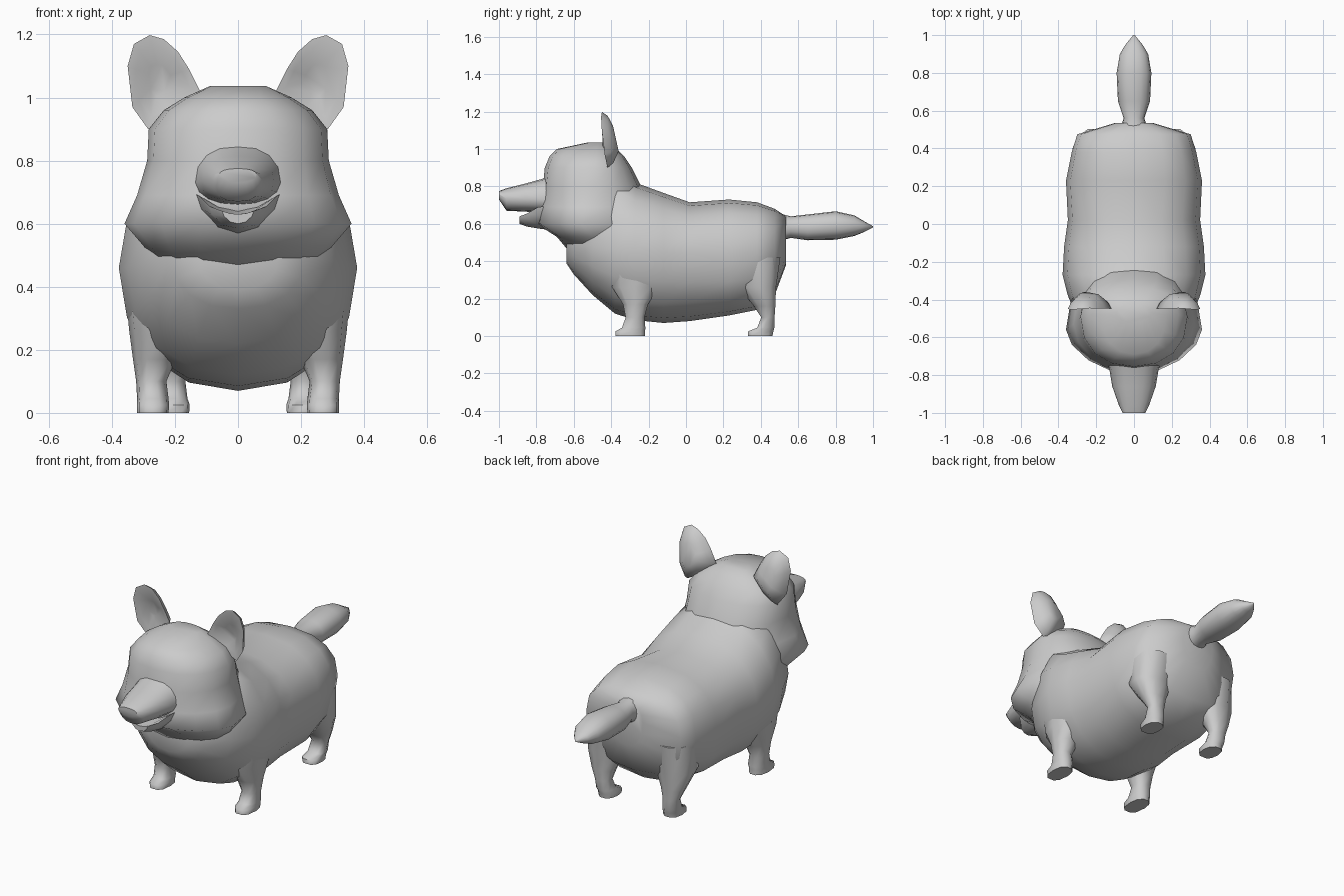
import bpy, bmesh, math

fur = bpy.data.materials.new("plain grey")
fur.diffuse_color = (0.6, 0.6, 0.6, 1)


def spow(v, p):
    return math.copysign(abs(v) ** p, v)


def finish(name, bm, angle=65):
    bmesh.ops.recalc_face_normals(bm, faces=bm.faces)
    me = bpy.data.meshes.new(name)
    bm.to_mesh(me)
    bm.free()
    me.materials.append(fur)
    ob = bpy.data.objects.new(name, me)
    bpy.context.collection.objects.link(ob)
    bpy.ops.object.select_all(action='DESELECT')
    ob.select_set(True)
    bpy.context.view_layer.objects.active = ob
    bpy.ops.object.shade_smooth_by_angle(angle=math.radians(angle))
    return ob


def loft(name, rings, angle=65):
    """Skin a list of equal rings and cap both ends."""
    bm = bmesh.new()
    vs = [[bm.verts.new(p) for p in r] for r in rings]
    n = len(vs[0])
    for a, b in zip(vs, vs[1:]):
        for i in range(n):
            bm.faces.new((a[i], a[(i + 1) % n], b[(i + 1) % n], b[i]))
    bm.faces.new(vs[0])
    bm.faces.new(vs[-1])
    return finish(name, bm, angle)


def y_ring(y, top, bot, w, zm=None, p=0.9, n=16):
    """Upright section: top, bottom, half width, height of widest point."""
    zm = (top + bot) / 2 if zm is None else zm
    out = []
    for i in range(n):
        a = 2 * math.pi * i / n
        s = spow(math.sin(a), p)
        out.append((w * spow(math.cos(a), p), y, zm + s * ((top - zm) if s > 0 else (zm - bot))))
    return out


def z_ring(z, front, back, w, ym, pf=0.9, cx=0, n=16):
    """Level section: front, back, half width, y of widest point."""
    out = []
    for i in range(n):
        a = 2 * math.pi * i / n
        p = pf if math.sin(a) < 0 else 0.9
        s = spow(math.sin(a), p)
        out.append((cx + w * spow(math.cos(a), p), ym + s * ((back - ym) if s > 0 else (ym - front)), z))
    return out


# Body, from chest to rump
loft("body", [y_ring(*r) for r in [
    (-0.64, 0.58, 0.39, 0.13, 0.50),
    (-0.60, 0.68, 0.33, 0.21, 0.50),
    (-0.50, 0.80, 0.22, 0.30, 0.48),
    (-0.38, 0.90, 0.12, 0.35, 0.46),
    (-0.27, 0.82, 0.085, 0.378, 0.46),
    (-0.12, 0.765, 0.07, 0.37, 0.45),
    (0.02, 0.715, 0.08, 0.35, 0.44),
    (0.23, 0.73, 0.11, 0.36, 0.44, 0.82),
    (0.38, 0.715, 0.14, 0.33, 0.45, 0.8),
    (0.475, 0.68, 0.22, 0.30, 0.48, 0.8),
    (0.535, 0.64, 0.38, 0.10, 0.54)]])

# Head, level sections from ruff to crown, pointed cheeks at z 0.6
loft("head", [z_ring(*r) for r in [
    (0.47, -0.64, -0.25, 0.25, -0.45),
    (0.53, -0.69, -0.23, 0.30, -0.50),
    (0.60, -0.80, -0.20, 0.36, -0.56, 1.15),
    (0.69, -0.79, -0.20, 0.32, -0.53, 1.05),
    (0.80, -0.765, -0.24, 0.288, -0.50),
    (0.90, -0.755, -0.29, 0.283, -0.49),
    (0.96, -0.73, -0.33, 0.235, -0.48),
    (1.00, -0.69, -0.37, 0.17, -0.48),
    (1.036, -0.52, -0.42, 0.09, -0.47)]])

# Muzzle and open lower jaw
loft("muzzle", [y_ring(*r) for r in [
    (-0.66, 0.88, 0.64, 0.16, 0.73),
    (-0.77, 0.84, 0.66, 0.13, 0.73),
    (-0.86, 0.815, 0.665, 0.115, 0.735),
    (-0.96, 0.79, 0.67, 0.08, 0.735),
    (-1.0, 0.775, 0.73, 0.06, 0.755)]])


def jaw_ring(y, side, mid, bot, w):
    # Crescent section: corners raised, hollow in the middle
    up = [(w * t, y, mid + (side - mid) * t * t) for t in (1, 0.5, 0, -0.5, -1)]
    dn = [(w * t, y, bot + (side - bot) * abs(t) ** 2.5 * 0.8) for t in (-0.9, -0.5, 0, 0.5, 0.9)]
    return up + dn


loft("lower_jaw", [jaw_ring(*r) for r in [
    (-0.68, 0.70, 0.64, 0.56, 0.15),
    (-0.79, 0.69, 0.64, 0.575, 0.125),
    (-0.85, 0.655, 0.63, 0.585, 0.09),
    (-0.89, 0.64, 0.63, 0.60, 0.05)]], 50)

# Tail
loft("tail", [y_ring(*r) for r in [
    (0.48, 0.66, 0.50, 0.08), (0.56, 0.64, 0.525, 0.055),
    (0.65, 0.65, 0.512, 0.085), (0.80, 0.667, 0.515, 0.092),
    (0.90, 0.645, 0.535, 0.075), (0.95, 0.615, 0.555, 0.045),
    (1.0, 0.587, 0.58, 0.004)]])

# Cupped ears: outline, hollow front, bulging back
EAR = [(0.12, 1.02), (0.155, 1.09), (0.19, 1.145), (0.235, 1.185), (0.28, 1.198),
       (0.33, 1.17), (0.35, 1.10), (0.335, 0.97), (0.285, 0.90), (0.21, 0.94)]


def ear(name, s):
    def ring(k, y, cup):
        return [(s * (0.245 + (x - 0.245) * k), y - cup * abs(x - 0.25) / 0.1 - 0.015 * (z - 1.05) / 0.15,
                 1.06 + (z - 1.06) * k) for x, z in EAR]
    loft(name, [ring(0.35, -0.415, 0), ring(0.75, -0.428, 0.01), ring(1, -0.43, 0.015),
                ring(0.85, -0.40, 0.012), ring(0.45, -0.375, 0)], 80)


# Legs with paws: (z, front, back, half width, widest y, power, centre x)
FRONT = [(0.0, -0.38, -0.215, 0.05, -0.29, 0.7, 0.27), (0.025, -0.38, -0.215, 0.051, -0.29, 0.7, 0.27),
         (0.045, -0.345, -0.215, 0.05, -0.27, 0.8, 0.27), (0.10, -0.325, -0.22, 0.048, -0.27, 0.9, 0.275),
         (0.17, -0.34, -0.20, 0.068, -0.27, 0.9, 0.265), (0.26, -0.40, -0.14, 0.095, -0.27, 0.9, 0.25),
         (0.42, -0.42, -0.10, 0.10, -0.26, 0.9, 0.26)]
BACK = [(0.0, 0.33, 0.465, 0.05, 0.40, 0.7, 0.205), (0.025, 0.33, 0.47, 0.052, 0.40, 0.7, 0.205),
        (0.045, 0.38, 0.475, 0.05, 0.42, 0.8, 0.21), (0.10, 0.40, 0.475, 0.048, 0.44, 0.9, 0.215),
        (0.16, 0.36, 0.48, 0.068, 0.43, 0.9, 0.22), (0.26, 0.28, 0.485, 0.11, 0.40, 0.9, 0.215),
        (0.42, 0.24, 0.51, 0.12, 0.38, 0.9, 0.20)]

for side, s in (("left", 1), ("right", -1)):
    ear(side + "_ear", s)
    for part, rows in (("front_leg", FRONT), ("back_leg", BACK)):
        loft(f"{side}_{part}", [z_ring(*r[:6], r[6] * s, 10) for r in rows])
